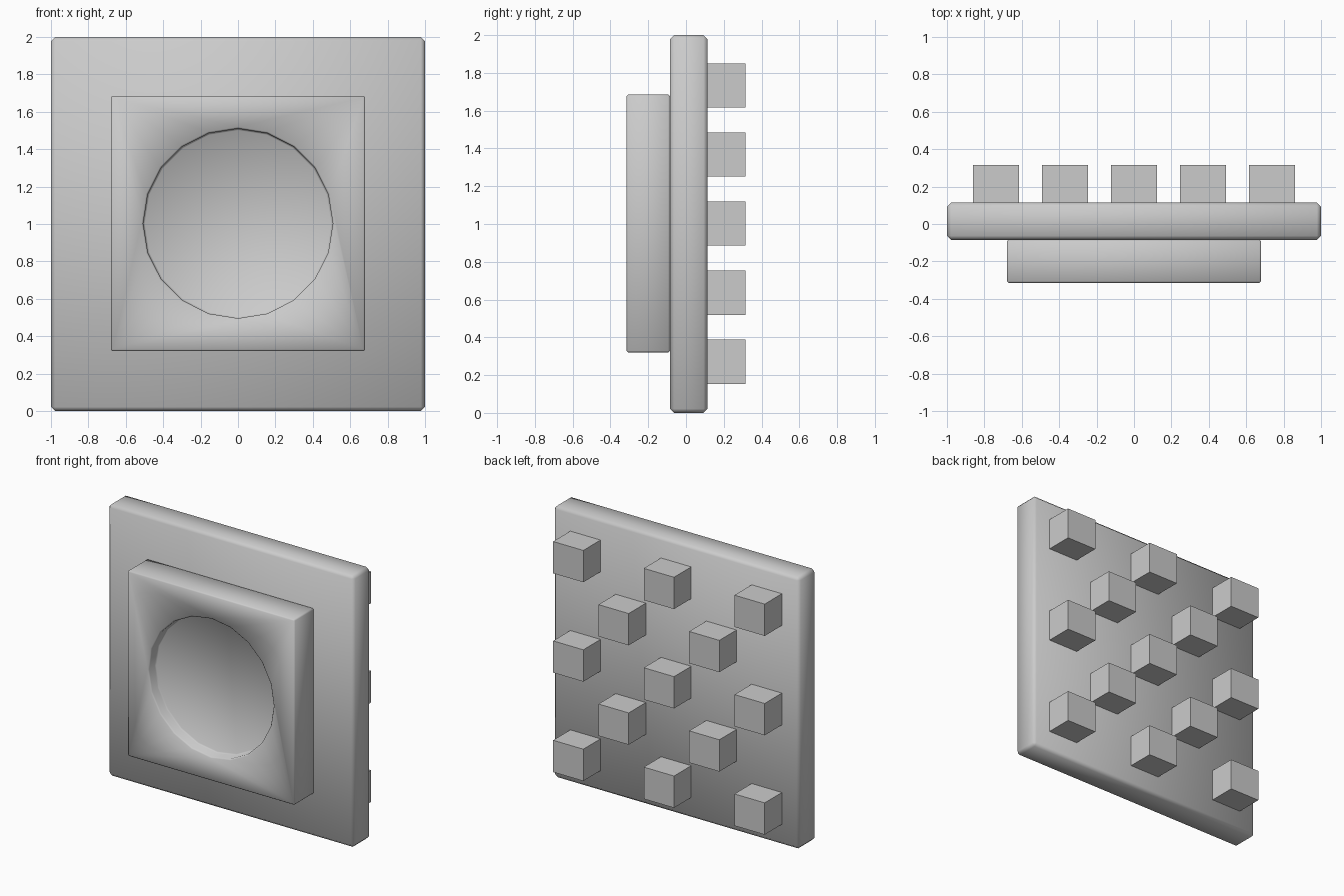
import bpy, math

if "Cube" in bpy.data.objects:
    bpy.data.objects.remove(bpy.data.objects["Cube"])


def box(name, x, y, z):
    """Box from (min, max) pairs, with scale baked into the mesh."""
    centre = [(a + b) / 2 for a, b in (x, y, z)]
    bpy.ops.mesh.primitive_cube_add(size=1, location=centre)
    obj = bpy.context.object
    obj.name = name
    obj.scale = [b - a for a, b in (x, y, z)]
    bpy.ops.object.transform_apply(location=False, rotation=False, scale=True)
    return obj


def soften(obj, width):
    """Narrow single-step bevel with smooth shading across it."""
    bpy.ops.object.select_all(action='DESELECT')
    obj.select_set(True)
    bpy.context.view_layer.objects.active = obj
    bev = obj.modifiers.new("edge_bevel", 'BEVEL')
    bev.width = width
    bev.segments = 1
    bev.limit_method = 'ANGLE'
    bev.angle_limit = math.radians(40)
    for mod in list(obj.modifiers):
        bpy.ops.object.modifier_apply(modifier=mod.name)
    bpy.ops.object.shade_smooth_by_angle(angle=math.radians(50))


FRONT, PLATE_FRONT, PLATE_BACK, BACK = -0.315, -0.085, 0.115, 0.315

# Square base plate
plate = box("base_plate", (-1, 1), (PLATE_FRONT, PLATE_BACK), (0, 2))
soften(plate, 0.022)

# Raised front block with a shallow 20-sided round recess
block = box("front_block", (-0.68, 0.68), (FRONT, PLATE_FRONT), (0.32, 1.685))
depth = 0.08
bpy.ops.mesh.primitive_cylinder_add(vertices=20, radius=0.507, depth=2 * depth,
                                    location=(0, FRONT, 1.003),
                                    rotation=(math.pi / 2, 0, 0))
cutter = bpy.context.object
cutter.name = "recess_cutter"
cutter.hide_render = True
cut = block.modifiers.new("recess", 'BOOLEAN')
cut.operation = 'DIFFERENCE'
cut.solver = 'EXACT'
cut.object = cutter
soften(block, 0.009)
bpy.data.objects.remove(cutter, do_unlink=True)

# Chequered grid of studs on the back
for col in range(-2, 3):
    for row in range(-2, 3):
        if (col + row) % 2 == 0:
            x, z = col * 0.369, 1.002 + row * 0.3655
            box(f"back_stud_{col + 2}_{row + 2}", (x - 0.123, x + 0.123),
                (PLATE_BACK, BACK), (z - 0.117, z + 0.117))
